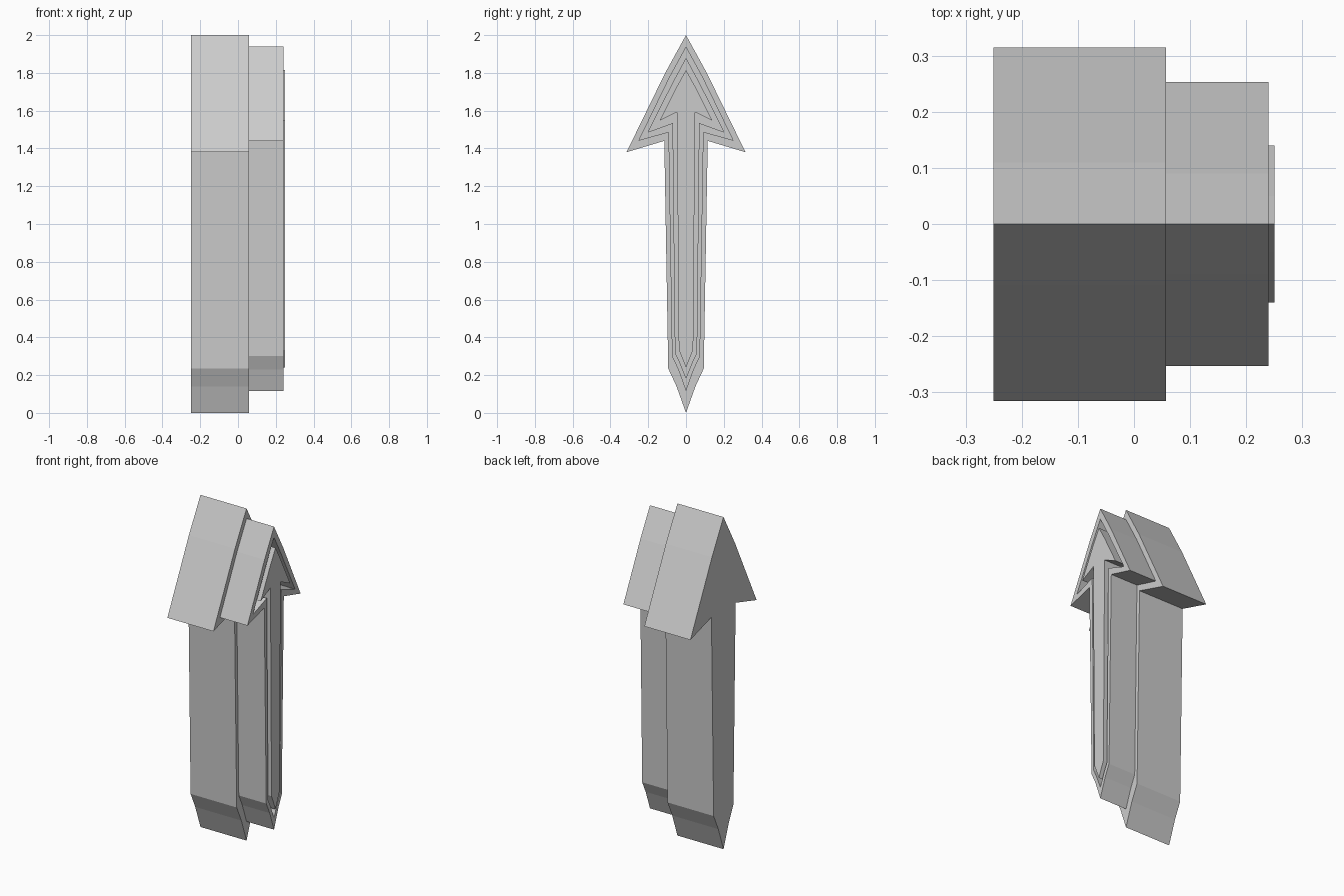
import bpy, bmesh

if "Cube" in bpy.data.objects:
    bpy.data.objects.remove(bpy.data.objects["Cube"], do_unlink=True)

grey = bpy.data.materials.new("plain grey")
grey.use_nodes = True
colour = (0.6, 0.6, 0.6, 1)
grey.diffuse_color = colour
grey.node_tree.nodes["Principled BSDF"].inputs["Base Color"].default_value = colour


def arrow(tip, *half):
    """Closed arrow outline: top tip, one side downward, point, mirrored side."""
    top, *side, point = [(0, tip), *half]
    return [top, *side, point] + [(-y, z) for y, z in reversed(side)]


# Nested outlines: shoulder, barb, notch, shaft end, taper bend, bottom point
outer = arrow(2.0, (.11, 1.80), (.315, 1.38), (.115, 1.44), (.094, .235), (.05, .14), (0, 0))
tier = arrow(1.94, (.09, 1.775), (.253, 1.44), (.093, 1.485), (.074, .30), (.041, .23), (0, .115))
groove = arrow(1.875, (.07, 1.745), (.20, 1.487), (.069, 1.535), (.056, .315), (.034, .27), (0, .185))
inner = arrow(1.815, (.05, 1.725), (.14, 1.547), (.048, 1.592), (.038, .333), (.022, .295), (0, .24))


def loft(name, rings, cap_start=False, cap_end=False):
    """Join successive outlines, each placed at its own x."""
    bm = bmesh.new()
    loops = [[bm.verts.new((x, y, z)) for y, z in outline] for outline, x in rings]
    for a, b in zip(loops, loops[1:]):
        for i in range(len(a)):
            j = (i + 1) % len(a)
            bm.faces.new((a[j], a[i], b[i], b[j]))
    if cap_start:
        bm.faces.new(list(loops[0]))
    if cap_end:
        bm.faces.new(list(reversed(loops[-1])))
    mesh = bpy.data.meshes.new(name)
    bm.to_mesh(mesh)
    bm.free()
    mesh.materials.append(grey)
    obj = bpy.data.objects.new(name, mesh)
    bpy.context.collection.objects.link(obj)


back, step, rim, floor, front = -.25, .057, .24, .14, .25
# Thick base with its ledge
loft("arrow_base", [(outer, back), (outer, step), (tier, step)], cap_start=True)
# Smaller tier with a groove sunk in its face
loft("arrow_tier", [(tier, step), (tier, rim), (groove, rim), (groove, floor), (inner, floor)])
# Centre arrow rising from the groove
loft("centre_arrow", [(inner, floor), (inner, front)], cap_end=True)
